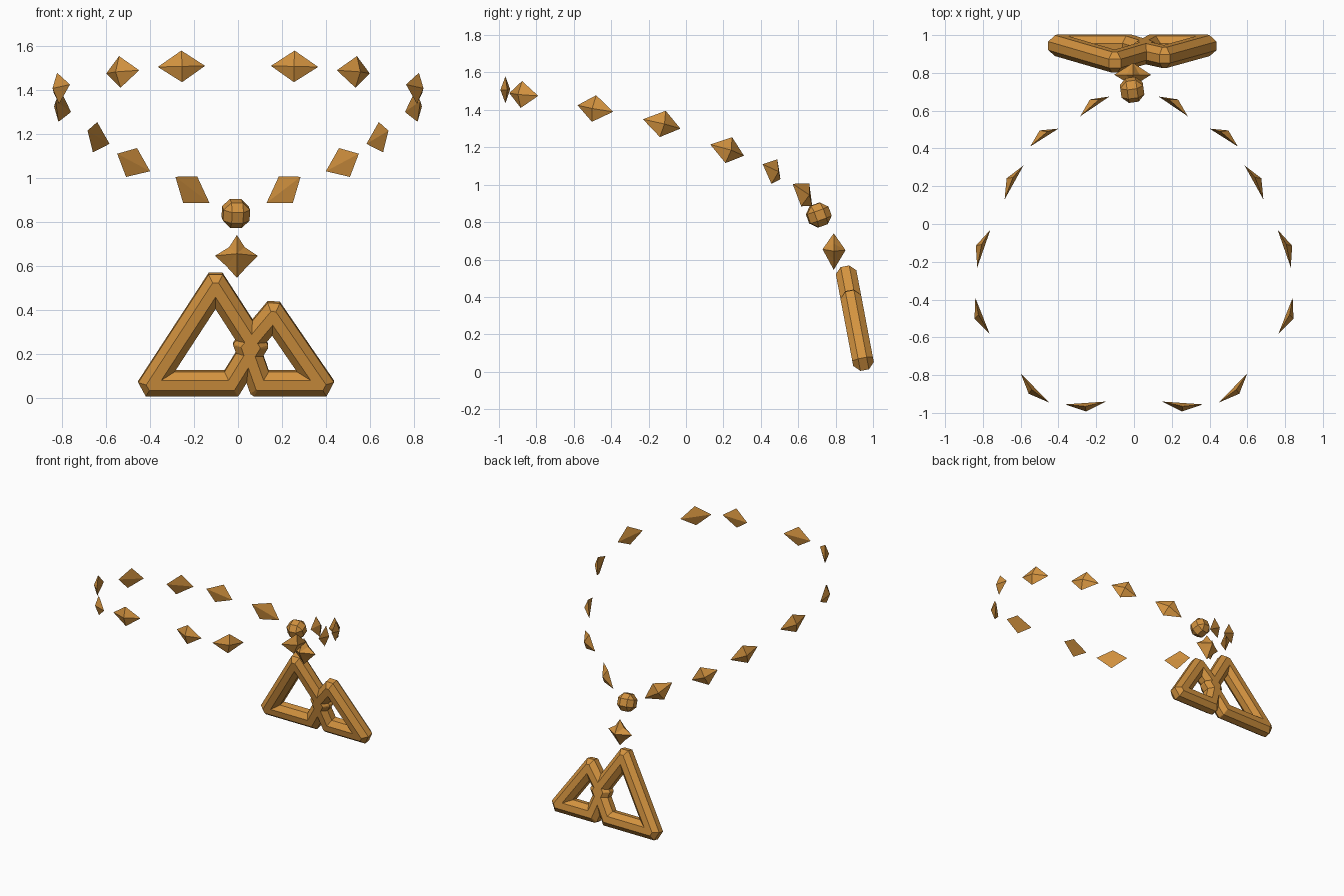
import bpy, bmesh, math
from mathutils import Vector

cube = bpy.data.objects.get("Cube")
if cube:
    bpy.data.objects.remove(cube, do_unlink=True)

gold = bpy.data.materials.new("warm_gold")
gold.use_nodes = True
COLOR = (0.65, 0.29, 0.05, 1)
gold.diffuse_color = COLOR
gold.node_tree.nodes["Principled BSDF"].inputs["Base Color"].default_value = COLOR


def finish(name, bm):
    """Weld, orient normals and turn the bmesh into a flat shaded object."""
    bmesh.ops.remove_doubles(bm, verts=bm.verts, dist=0.0005)
    bmesh.ops.recalc_face_normals(bm, faces=bm.faces)
    mesh = bpy.data.meshes.new(name)
    bm.to_mesh(mesh)
    bm.free()
    mesh.materials.append(gold)
    obj = bpy.data.objects.new(name, mesh)
    bpy.context.collection.objects.link(obj)
    return obj


def bipyramid(name, outline, front, back):
    """Join a closed outline to an apex on either side."""
    bm = bmesh.new()
    ring = [bm.verts.new(p) for p in outline]
    for apex in (bm.verts.new(front), bm.verts.new(back)):
        for i, v in enumerate(ring):
            bm.faces.new((v, ring[(i + 1) % len(ring)], apex))
    return finish(name, bm)


# Faceted chain beads: the two pointed ends of each, mirrored to both sides
BEAD_ENDS = [
    ((0.15, -0.94, 1.51), (0.365, -0.955, 1.505)),
    ((0.45, -0.945, 1.49), (0.60, -0.79, 1.475)),
    ((0.765, -0.58, 1.425), (0.84, -0.39, 1.39)),
    ((0.83, -0.23, 1.35), (0.76, -0.03, 1.30)),
    ((0.685, 0.13, 1.215), (0.585, 0.31, 1.155)),
    ((0.55, 0.41, 1.11), (0.40, 0.505, 1.03)),
    ((0.285, 0.57, 1.005), (0.13, 0.675, 0.886)),
]
for side, label in ((1, "left"), (-1, "right")):
    for n, ends in enumerate(BEAD_ENDS, 1):
        a, b = (Vector((side * p[0], p[1], p[2])) for p in ends)
        along = (b - a).normalized()
        mid = (a + b) / 2
        out = along.cross((0, 0, 1)).normalized()
        if out.dot(Vector((mid.x, mid.y, 0))) < 0:
            out.negate()
        up = (Vector((0, 0, 1)) - along * along.z).normalized() * 0.072
        belt = mid + out * 0.018
        bipyramid(f"chain_bead_{label}_{n}", [a, belt + up, b, belt - up],
                  mid + out * 0.045, mid)

# Round bead: cube with chamfered edges
bm = bmesh.new()
bmesh.ops.create_cube(bm, size=0.122)
bmesh.ops.bevel(bm, geom=bm.edges[:], offset=0.035, segments=1, affect='EDGES')
round_bead = finish("round_bead", bm)
round_bead.location = (-0.01, 0.71, 0.838)
round_bead.rotation_euler = (math.radians(20), 0, math.radians(8))

# Star shaped spike bead
star = [(0, 0.74), (0.035, 0.685), (0.095, 0.645), (0.05, 0.6),
        (0, 0.545), (-0.05, 0.6), (-0.1, 0.645), (-0.035, 0.685)]
bipyramid("spike_bead", [(x - 0.005, 0.79, z) for x, z in star],
          (-0.005, 0.73, 0.655), (-0.005, 0.853, 0.65))

# Pendant: octagonal bars swept round closed loops with blunt outer corners
HALF = 0.056
LEAN = Vector((0, -0.19, 1))
DEPTH = Vector((0, 1, 0.19)).normalized()


def frame(name, corners):
    """Corners run clockwise in x and height."""
    bm = bmesh.new()
    pts = [Vector(c) for c in corners]
    count = len(pts)
    rings = []
    section = [math.radians(22.5 + 45 * k) for k in range(8)]
    radius = HALF / math.cos(math.radians(22.5))
    for i, p in enumerate(pts):
        t1 = (p - pts[i - 1]).normalized()
        t2 = (pts[(i + 1) % count] - p).normalized()
        n1, n2 = Vector((-t1.y, t1.x)), Vector((-t2.y, t2.x))
        miter = math.tan(t1.angle(t2) / 2)
        for n, t, sign in ((n1, t1, 1), (n2, t2, -1)):
            ring = []
            for ang in section:
                u, d = radius * math.cos(ang), radius * math.sin(ang)
                reach = miter if u < 0 else min(0.5, miter)
                q = p + n * u + t * (sign * u * reach)
                pos = Vector((q.x, 0.957, 0)) + LEAN * q.y + DEPTH * d
                ring.append(bm.verts.new(pos))
            rings.append(ring)
    for i, ring in enumerate(rings):
        nxt = rings[(i + 1) % len(rings)]
        for k in range(8):
            j = (k + 1) % 8
            bm.faces.new((ring[k], ring[j], nxt[j], nxt[k]))
    return finish(name, bm)


frame("pendant_large_frame",
      [(-0.392, 0.065), (-0.102, 0.51), (0.075, 0.235), (-0.03, 0.065)])
frame("pendant_small_frame",
      [(0.1, 0.065), (0.04, 0.235), (0.16, 0.378), (0.375, 0.065)])
